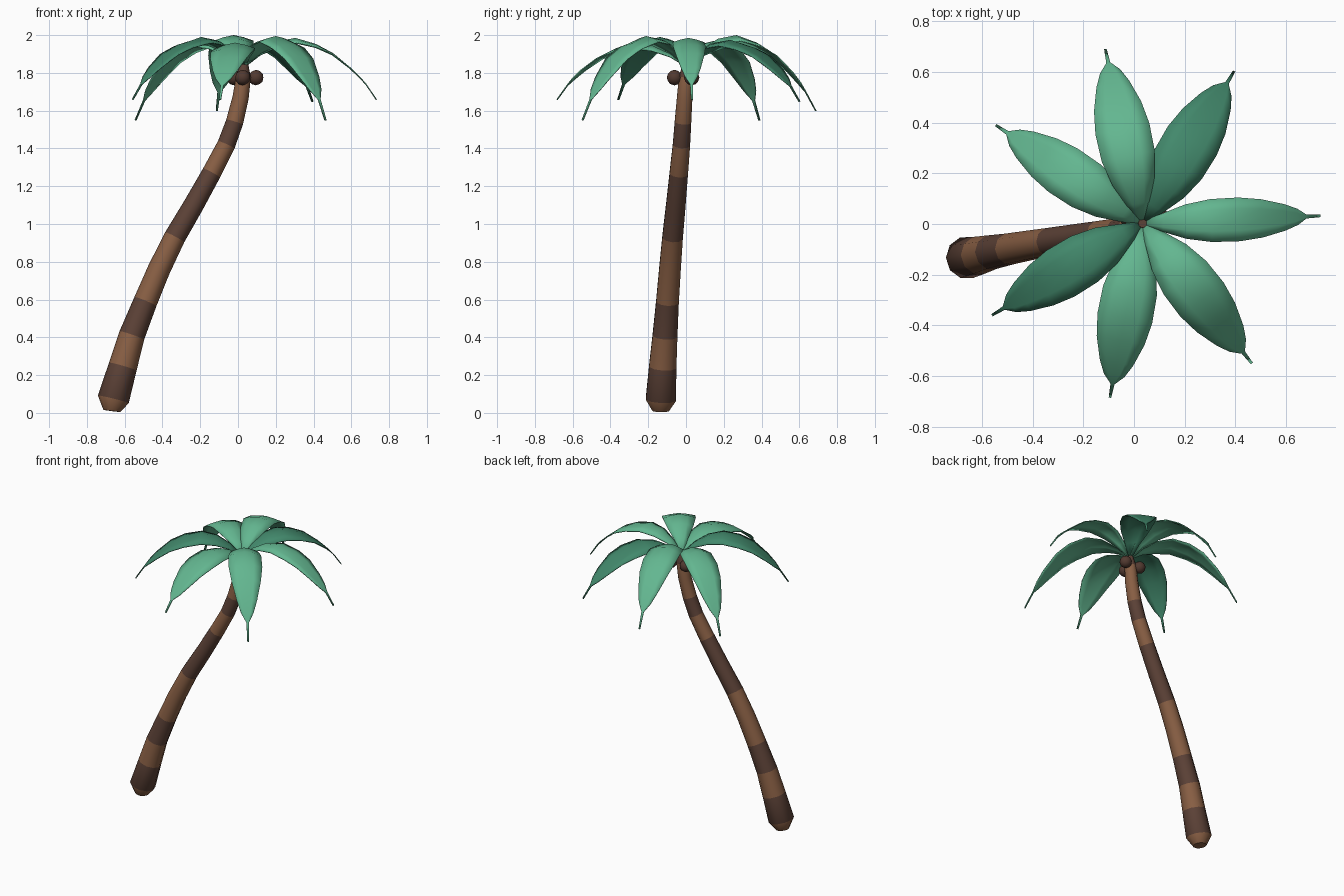
import bpy, math
from mathutils import Vector

if "Cube" in bpy.data.objects:
    bpy.data.objects.remove(bpy.data.objects["Cube"])


def material(name, rgb):
    m = bpy.data.materials.new(name)
    m.diffuse_color = (*rgb, 1)
    m.use_nodes = True
    m.node_tree.nodes["Principled BSDF"].inputs["Base Color"].default_value = m.diffuse_color
    return m


LIGHT_BARK = material("light bark", (0.25, 0.115, 0.058))
DARK_BARK = material("dark bark", (0.108, 0.054, 0.038))
SHELL = material("coconut shell", (0.085, 0.042, 0.03))
LIGHT_LEAF = material("light leaf", (0.125, 0.47, 0.28))
DARK_LEAF = material("dark leaf", (0.055, 0.25, 0.15))


def mesh_object(name, verts, faces, mats):
    me = bpy.data.meshes.new(name)
    me.from_pydata(verts, [], faces)
    for m in mats:
        me.materials.append(m)
    ob = bpy.data.objects.new(name, me)
    bpy.context.collection.objects.link(ob)
    return ob


def smooth(ob, degrees):
    bpy.ops.object.select_all(action='DESELECT')
    ob.select_set(True)
    bpy.context.view_layer.objects.active = ob
    bpy.ops.object.shade_smooth_by_angle(angle=math.radians(degrees))


# Trunk: x, y, z, radius, band above the ring (0 light, 1 dark)
RINGS = [
    (-0.668, -0.134, 0.010, 0.045, 0), (-0.660, -0.133, 0.072, 0.084, 1),
    (-0.610, -0.123, 0.245, 0.076, 0), (-0.562, -0.111, 0.41, 0.069, 1),
    (-0.490, -0.098, 0.59, 0.063, 0), (-0.418, -0.085, 0.76, 0.060, 0),
    (-0.335, -0.071, 0.93, 0.057, 1), (-0.235, -0.054, 1.10, 0.054, 1),
    (-0.140, -0.038, 1.27, 0.051, 0), (-0.062, -0.024, 1.42, 0.048, 1),
    (-0.018, -0.016, 1.54, 0.046, 0), (0.014, -0.007, 1.67, 0.043, 0),
    (0.029, 0.0, 1.78, 0.039, 1), (0.035, 0.003, 1.855, 0.018, 1),
]
SIDES = 10
centres = [Vector(r[:3]) for r in RINGS]
verts, faces, bands = [], [], []
for i, (c, ring) in enumerate(zip(centres, RINGS)):
    axis = (centres[min(i + 1, len(RINGS) - 1)] - centres[max(i - 1, 0)]).normalized()
    u = Vector((0, 1, 0)).cross(axis).normalized()
    v = axis.cross(u)
    for k in range(SIDES):
        a = math.tau * k / SIDES
        verts.append(c + ring[3] * (u * math.cos(a) + v * math.sin(a)))
for i in range(len(RINGS) - 1):
    for k in range(SIDES):
        a, b = i * SIDES + k, i * SIDES + (k + 1) % SIDES
        faces.append((a, b, b + SIDES, a + SIDES))
        bands.append(RINGS[i][4])
faces += [tuple(reversed(range(SIDES))), tuple(range(len(verts) - SIDES, len(verts)))]
bands += [0, 1]
trunk = mesh_object("trunk", verts, faces, [LIGHT_BARK, DARK_BARK])
trunk.data.polygons.foreach_set("material_index", bands)
smooth(trunk, 40)

# Coconuts clustered under the crown
for x, y, z in [(0.025, -0.061, 1.775), (0.095, 0.030, 1.775), (-0.020, 0.030, 1.775)]:
    bpy.ops.mesh.primitive_ico_sphere_add(subdivisions=2, radius=0.041, location=(x, y, z))
    nut = bpy.context.object
    nut.name = "coconut"
    nut.data.materials.append(SHELL)
    smooth(nut, 30)

# Leaf stations: distance, half width, rise toward peak, drop toward tip, crosswise fold
STATIONS = [
    (0.0, 0.010, 0, 0, 0.2), (0.08, 0.048, 0.52, 0, 0.3), (0.17, 0.088, 0.88, 0, 0.3),
    (0.27, 0.110, 1, 0, 0.27), (0.38, 0.112, 1, 0.10, 0.17), (0.47, 0.098, 1, 0.25, 0.08),
    (0.56, 0.068, 1, 0.48, 0.02), (0.61, 0.042, 1, 0.63, 0), (0.645, 0.008, 1, 0.75, 0),
    (0.70, 0.005, 1, 1, 0),
]
BASE = Vector((0.034, 0.002, 1.84))
ACROSS = (-1, -0.5, 0, 0.5, 1)


def leaf(tip_x, tip_y, tip_z, peak, width, mat):
    flat = Vector((tip_x - BASE.x, tip_y - BASE.y, 0))
    stretch = flat.length / 0.70
    out = flat.normalized()
    side = Vector((-out.y, out.x, 0))
    vs, fs = [], []
    for d, w, rise, drop, fold in STATIONS:
        lift = (peak - BASE.z) * rise - (peak - tip_z) * drop
        w *= width if w > 0.01 else 1
        mid = BASE + out * d * stretch + Vector((0, 0, lift))
        for s in ACROSS:
            vs.append(mid + side * w * s - Vector((0, 0, fold * w * abs(s) ** 1.4)))
    n = len(ACROSS)
    for i in range(len(STATIONS) - 1):
        for k in range(n - 1):
            a = i * n + k
            fs.append((a, a + n, a + n + 1, a + 1))
    ob = mesh_object("palm_leaf", vs, fs, [mat])
    mod = ob.modifiers.new("thickness", 'SOLIDIFY')
    mod.thickness = 0.006
    smooth(ob, 45)


# Crown of seven leaves: tip position, peak height, width factor, colour
for args in [
    (0.735, 0.032, 1.66, 1.985, 0.77, LIGHT_LEAF),
    (0.395, 0.603, 1.65, 1.975, 1.0, DARK_LEAF),
    (-0.113, 0.69, 1.60, 2.0, 0.97, LIGHT_LEAF),
    (-0.545, 0.39, 1.55, 1.97, 0.92, LIGHT_LEAF),
    (-0.56, -0.36, 1.66, 1.99, 0.95, DARK_LEAF),
    (-0.095, -0.685, 1.66, 1.96, 0.98, LIGHT_LEAF),
    (0.465, -0.55, 1.55, 1.995, 0.97, LIGHT_LEAF),
]:
    leaf(*args)
